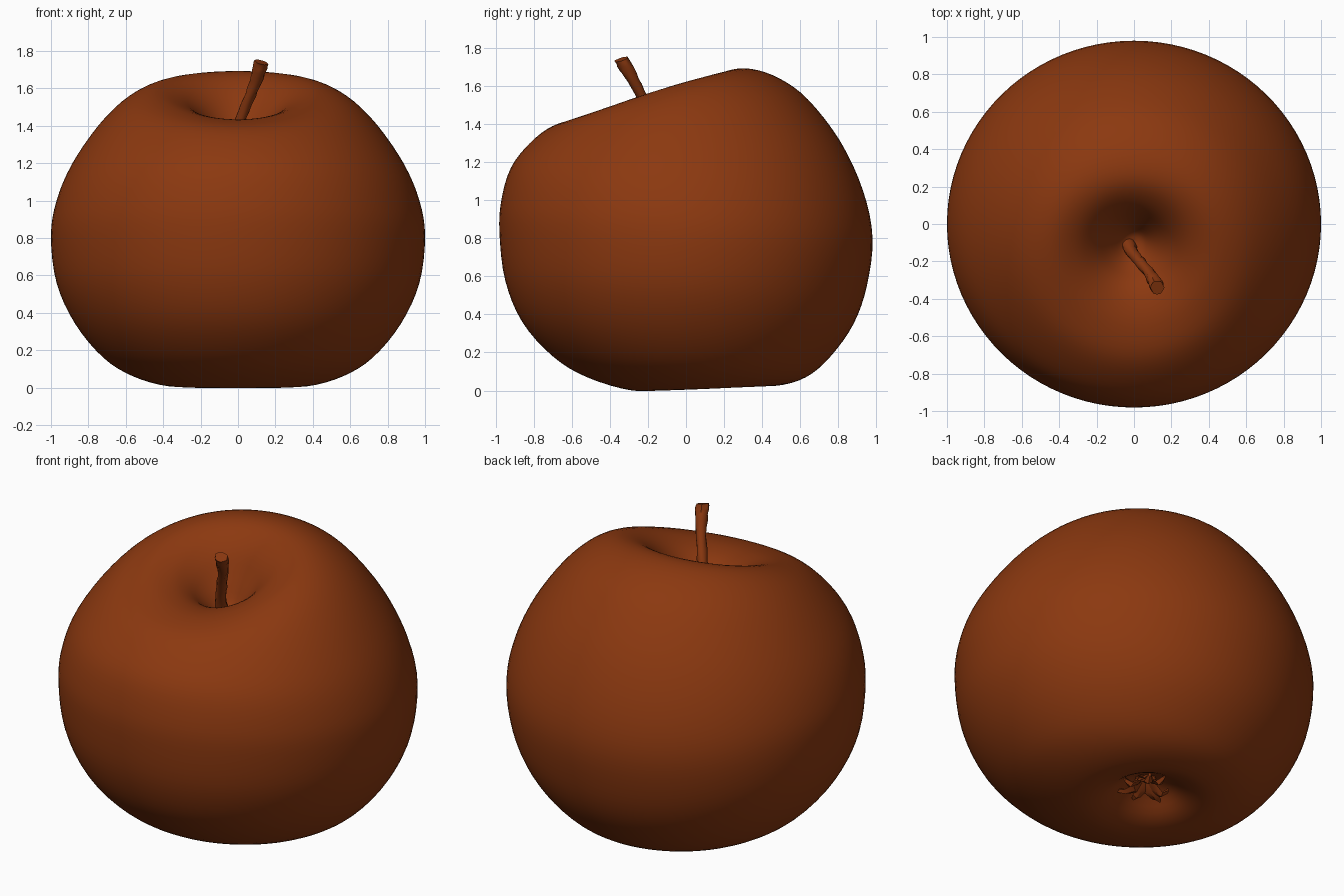
import bpy, bmesh, math, random
from mathutils import Vector

random.seed(4)
old = bpy.data.objects.get("Cube")
if old:
    bpy.data.objects.remove(old, do_unlink=True)

# One russet colour for everything
COLOUR = (0.26, 0.04, 0.005, 1.0)
russet = bpy.data.materials.new("russet")
russet.use_nodes = True
russet.diffuse_color = COLOUR
shader = russet.node_tree.nodes["Principled BSDF"]
shader.inputs["Base Color"].default_value = COLOUR
shader.inputs["Roughness"].default_value = 0.7


def finish(bm, name, angle):
    """Turn a bmesh into a smooth shaded object."""
    bmesh.ops.recalc_face_normals(bm, faces=bm.faces)
    mesh = bpy.data.meshes.new(name)
    bm.to_mesh(mesh)
    bm.free()
    mesh.materials.append(russet)
    obj = bpy.data.objects.new(name, mesh)
    bpy.context.collection.objects.link(obj)
    bpy.ops.object.select_all(action="DESELECT")
    obj.select_set(True)
    bpy.context.view_layer.objects.active = obj
    bpy.ops.object.shade_smooth_by_angle(angle=math.radians(angle))


def blend(p, q, r, s, t):
    """Catmull-Rom value between q and r."""
    return q + 0.5 * t * (r - p + t * (2 * p - 5 * q + 4 * r - s + t * (3 * q - p - 3 * r + s)))


def spline(points, steps):
    """Smooth curve through points of any dimension."""
    ends = [points[0]] + points + [points[-1]]
    result = []
    for span in zip(ends, ends[1:], ends[2:], ends[3:]):
        for i in range(steps):
            result.append([blend(*values, i / steps) for values in zip(*span)])
    return result + [points[-1]]


def loft(bm, rings):
    """Skin rings of equal length and close both ends."""
    rows = [[bm.verts.new(p) for p in ring] for ring in rings]
    count = len(rows[0])
    for low, high in zip(rows, rows[1:]):
        for i in range(count):
            j = (i + 1) % count
            bm.faces.new((low[i], low[j], high[j], high[i]))
    for row in (rows[0], rows[-1]):
        bm.faces.new(row)


# Fruit body: side x, side z, front y, front z, back y, back z, stem hollow to base hollow
MERIDIANS = [
    (.01, 1.28, -.11, 1.28, -.09, 1.28),
    (.06, 1.3, -.17, 1.29, -.04, 1.31),
    (.13, 1.38, -.24, 1.34, .02, 1.43),
    (.22, 1.49, -.32, 1.4, .1, 1.58),
    (.32, 1.565, -.42, 1.43, .21, 1.675),
    (.45, 1.59, -.55, 1.43, .34, 1.69),
    (.6, 1.53, -.7, 1.39, .49, 1.64),
    (.75, 1.39, -.82, 1.3, .64, 1.53),
    (.89, 1.19, -.92, 1.17, .81, 1.31),
    (.97, 1, -.97, 1, .93, 1.05),
    (1, .81, -.98, .83, .98, .8),
    (.97, .56, -.95, .58, .95, .55),
    (.87, .34, -.86, .36, .88, .35),
    (.72, .16, -.7, .18, .76, .18),
    (.56, .06, -.52, .07, .63, .07),
    (.38, .01, -.28, 0, .47, .025),
    (.25, .03, -.12, .02, .35, .05),
    (.13, .11, .02, .11, .23, .11),
    (.01, .15, .11, .15, .13, .15),
]
SEGMENTS = 96
rings = []
for sx, sz, fy, fz, by, bz in spline(MERIDIANS, 4):
    middle, half = (fy + by) / 2, (by - fy) / 2
    tilt, bow = (bz - fz) / 2, (bz + fz) / 2 - sz
    ring = []
    for i in range(SEGMENTS):
        angle = math.tau * i / SEGMENTS
        c, s = math.cos(angle), math.sin(angle)
        ring.append((sx * c, middle + half * s, sz + tilt * s + bow * s * s))
    rings.append(ring)
body = bmesh.new()
loft(body, rings)
finish(body, "fruit_body", 60)

# Stem: slanted knobbly stalk, flared at the cut tip; x, y, z, radius
STALK = [
    (-.03, -.11, 1.25, .045),
    (-.01, -.15, 1.36, .032),
    (.03, -.2, 1.48, .029),
    (.08, -.26, 1.6, .03),
    (.11, -.31, 1.69, .036),
    (.125, -.34, 1.74, .036),
]
lean = Vector((.25, -.3, 1)).normalized()
across = lean.cross(Vector((0, 1, 0))).normalized()
along = lean.cross(across)
rings = []
for x, y, z, radius in spline(STALK, 3):
    ring = []
    for i in range(12):
        angle = math.tau * i / 12
        r = radius * random.uniform(.88, 1.12)
        ring.append(Vector((x, y, z)) + (across * math.cos(angle) + along * math.sin(angle)) * r)
    rings.append(ring)
stem = bmesh.new()
loft(stem, rings)
finish(stem, "stem", 50)

# Calyx: dried curled sepals in the base hollow
calyx = bmesh.new()
centre = Vector((.02, .12, .14))
for i in range(7):
    angle = math.tau * i / 7 + random.uniform(-.2, .2)
    out = Vector((math.cos(angle), math.sin(angle), 0))
    side = Vector((-out.y, out.x, 0))
    length = random.uniform(.12, .17)
    rings = []
    for t in (0, .35, .7, 1):
        width = .055 * (1 - t) + .008
        drop = .08 * math.sin(t * 2.2) + random.uniform(-.01, .01)
        spot = centre + out * length * t - Vector((0, 0, drop))
        fold = Vector((0, 0, .015))
        rings.append([spot - side * width, spot - fold, spot + side * width, spot + fold])
    loft(calyx, rings)
finish(calyx, "calyx", 40)
